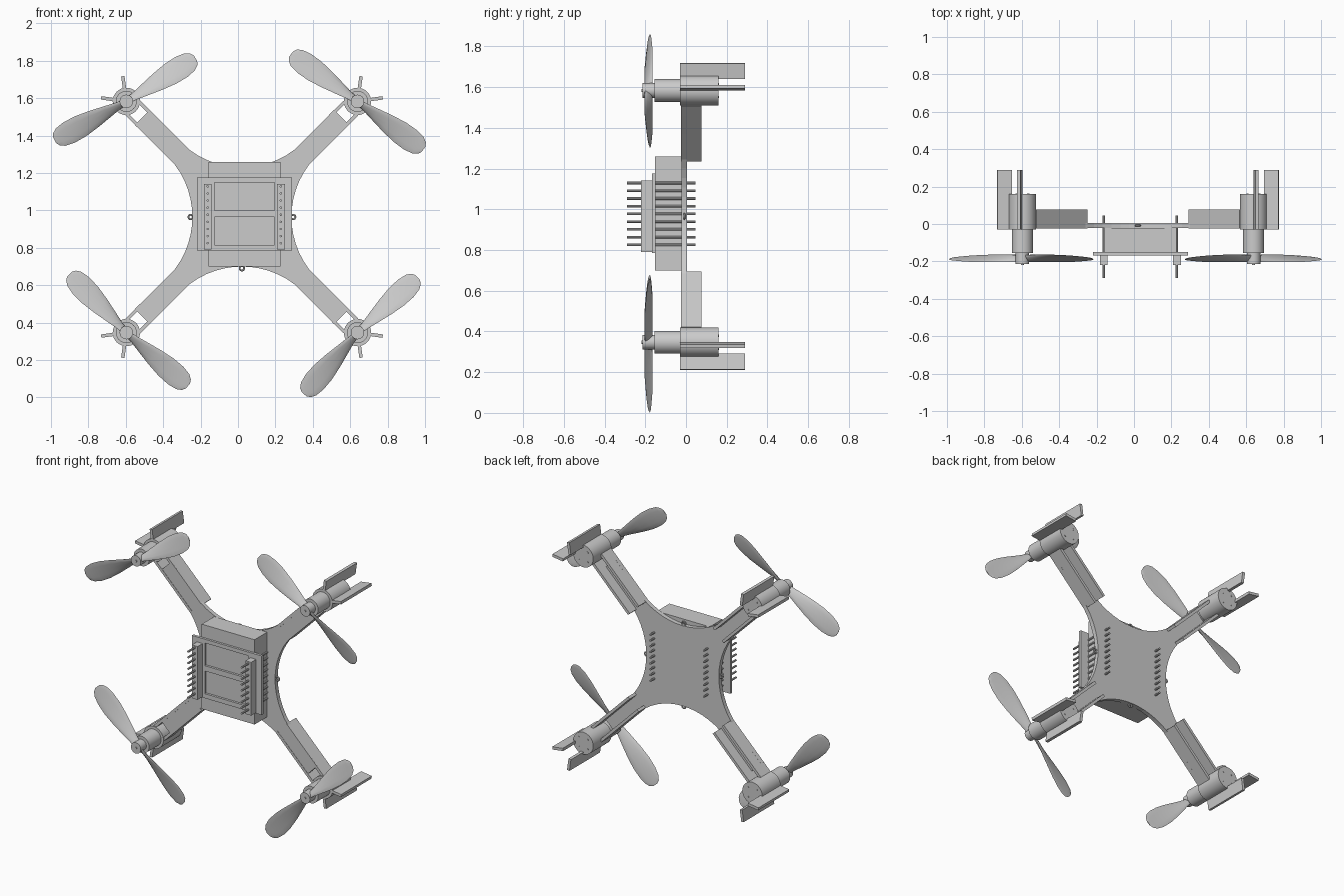
import bpy, bmesh
from math import sin, cos, atan2, pi, sqrt, radians
from mathutils import Matrix, Vector

if "Cube" in bpy.data.objects:
    bpy.data.objects.remove(bpy.data.objects["Cube"])

CX, CZ, ARM = 0.021, 0.965, 0.618      # drone centre and motor offset


def finish(name, bm, smooth=False):
    bmesh.ops.recalc_face_normals(bm, faces=bm.faces)
    me = bpy.data.meshes.new(name)
    bm.to_mesh(me)
    bm.free()
    ob = bpy.data.objects.new(name, me)
    bpy.context.collection.objects.link(ob)
    if smooth:
        bpy.ops.object.select_all(action='DESELECT')
        ob.select_set(True)
        bpy.context.view_layer.objects.active = ob
        bpy.ops.object.shade_smooth_by_angle(angle=radians(35))
    return ob


def add_box(bm, x0, x1, y0, y1, z0, z1, mat=Matrix()):
    m = (mat @ Matrix.Translation(((x0 + x1) / 2, (y0 + y1) / 2, (z0 + z1) / 2))
         @ Matrix.Diagonal((x1 - x0, y1 - y0, z1 - z0, 1)))
    bmesh.ops.create_cube(bm, size=1, matrix=m)


def add_cyl(bm, x, z, r, y0, y1, seg=32):
    m = Matrix.Translation((x, (y0 + y1) / 2, z)) @ Matrix.Rotation(pi / 2, 4, 'X')
    bmesh.ops.create_cone(bm, cap_ends=True, segments=seg, radius1=r, radius2=r,
                          depth=y1 - y0, matrix=m)


def frame_at(x, z, ang):
    """Local x points along ang in the xz plane."""
    return Matrix.Translation((x, 0, z)) @ Matrix.Rotation(-ang, 4, 'Y')


# X-shaped frame plate with four concave sides
bm = bmesh.new()
side = [(0.573, -0.493)]
for i in range(13):
    v = -0.283 + 0.566 * i / 12
    side.append((0.73 - sqrt(0.465 ** 2 - v * v), v))
side.append((0.573, 0.493))
verts = []
for k in range(4):
    c, s = cos(k * pi / 2), sin(k * pi / 2)
    verts += [bm.verts.new((CX + u * c - v * s, -0.022, CZ + u * s + v * c)) for u, v in side]
face = bm.faces.new(verts)
ext = bmesh.ops.extrude_face_region(bm, geom=[face])
bmesh.ops.translate(bm, vec=(0, 0.028, 0),
                    verts=[e for e in ext['geom'] if isinstance(e, bmesh.types.BMVert)])
finish('frame_plate', bm)

# Small wire loops at the middle of each side
for k in range(4):
    a = k * pi / 2
    bpy.ops.mesh.primitive_torus_add(
        major_radius=0.012, minor_radius=0.005, major_segments=16, minor_segments=8,
        location=(CX + 0.274 * cos(a), -0.008, CZ + 0.274 * sin(a)), rotation=(pi / 2, 0, 0))
    bpy.context.object.name = 'wire_loop'
    bpy.ops.object.shade_smooth_by_angle()

# Battery block in front of the plate
bm = bmesh.new()
add_box(bm, -0.158, 0.228, -0.153, -0.022, 0.70, 1.26)
finish('battery_block', bm)

# Circuit board with two window openings
bm = bmesh.new()
Y = (-0.168, -0.15)
for x0, x1 in ((-0.22, -0.125), (0.195, 0.29)):
    add_box(bm, x0, x1, *Y, 0.785, 1.175)
for z0, z1 in ((0.785, 0.815), (0.965, 1.0), (1.15, 1.175)):
    add_box(bm, -0.125, 0.195, *Y, z0, z1)
finish('circuit_board', bm)

# Pin headers and their long pins
for x in (-0.162, 0.229):
    bm = bmesh.new()
    add_box(bm, x - 0.021, x + 0.021, -0.22, -0.168, 0.79, 1.142)
    finish('pin_header', bm)
    bm = bmesh.new()
    for i in range(9):
        add_cyl(bm, x, 0.825 + i * 0.038, 0.0065, -0.29, 0.046, 10)
    finish('header_pins', bm, True)

# Blade stations: radius, chord, pitch in degrees, thickness
STATIONS = [(0.0, 0.045, 50, 0.020), (0.05, 0.055, 42, 0.018), (0.12, 0.08, 30, 0.014),
            (0.2, 0.108, 22, 0.012), (0.28, 0.128, 17, 0.010), (0.35, 0.128, 13, 0.008),
            (0.40, 0.108, 11, 0.006), (0.425, 0.075, 10, 0.005), (0.436, 0.035, 10, 0.004)]


def add_blade(bm, mat, hand):
    rings = []
    for r, ch, pitch, th in STATIONS:
        p = radians(pitch) * hand
        ring = []
        for i in range(12):
            t = 2 * pi * i / 12
            u, w = ch / 2 * cos(t), th / 2 * sin(t)
            ring.append(bm.verts.new(mat @ Vector((r, u * sin(p) + w * cos(p) - 0.184,
                                                   u * cos(p) - w * sin(p)))))
        rings.append(ring)
    for a, b in zip(rings, rings[1:]):
        for i in range(12):
            j = (i + 1) % 12
            bm.faces.new((a[i], a[j], b[j], b[i]))
    bm.faces.new(rings[0])
    bm.faces.new(rings[-1])


# Arms: channel, motor, fins and propeller at each corner
PROPS = {(-1, 1): (32, 208.5), (1, 1): (144.5, -36), (-1, -1): (134, -41), (1, -1): (42.5, 229)}
for (sx, sz), angles in PROPS.items():
    x, z = CX + sx * ARM, CZ + sz * ARM
    out = atan2(sz, sx)

    # Twin rails running from the motor back to the body
    bm = bmesh.new()
    m = frame_at(x, z, out + pi)
    for s in (-1, 1):
        add_box(bm, 0.05, 0.436, -0.024, 0.077, s * 0.047 - 0.009, s * 0.047 + 0.009, m)
    finish('arm_rails', bm)

    # Motor body, bell and rear screws
    bm = bmesh.new()
    add_cyl(bm, x, z, 0.073, -0.03, 0.16)
    add_cyl(bm, x, z, 0.056, -0.155, -0.03)
    for k in range(4):
        a = pi / 4 + k * pi / 2
        add_cyl(bm, x + 0.045 * cos(a), z + 0.045 * sin(a), 0.006, 0.16, 0.163, 10)
    finish('motor', bm, True)

    # Two landing fins splayed either side of the arm direction
    bm = bmesh.new()
    for s in (-1, 1):
        add_box(bm, 0.058, 0.136, -0.03, 0.29, -0.009, 0.009,
                frame_at(x, z, out + s * radians(37)))
    finish('landing_fins', bm)

    # Two-bladed propeller with hub
    bm = bmesh.new()
    add_cyl(bm, x, z, 0.036, -0.214, -0.154, 24)
    add_cyl(bm, x, z, 0.008, -0.219, -0.2, 12)
    for a in angles:
        add_blade(bm, frame_at(x, z, radians(a)), -sx * sz)
    finish('propeller', bm, True)
